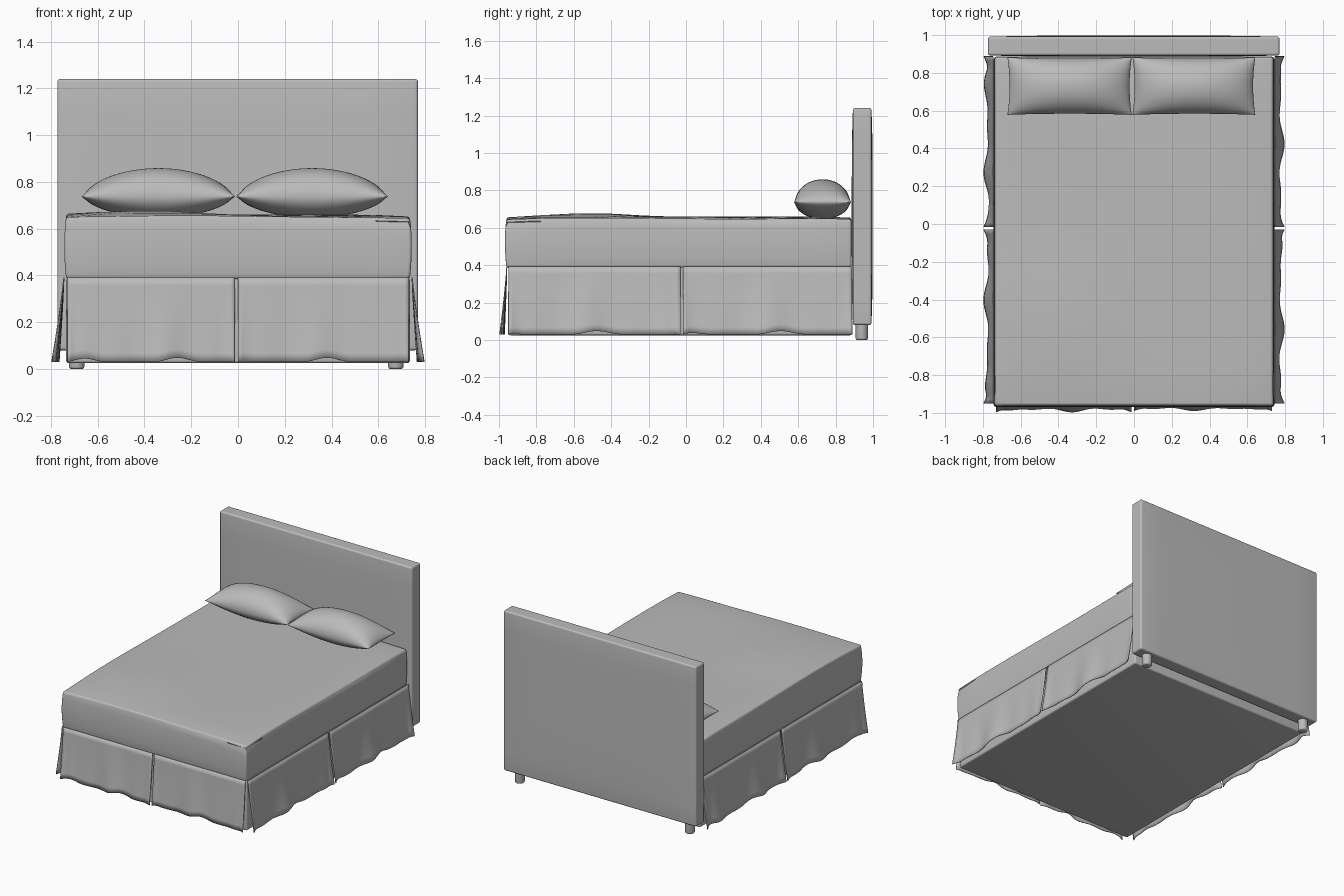
import bpy, bmesh, math
from mathutils import Vector

if "Cube" in bpy.data.objects:
    bpy.data.objects.remove(bpy.data.objects["Cube"])

fabric = bpy.data.materials.new("grey fabric")
fabric.diffuse_color = (0.5, 0.5, 0.5, 1)
fabric.use_nodes = True
fabric.node_tree.nodes["Principled BSDF"].inputs["Base Color"].default_value = fabric.diffuse_color


def finish(name, bm, angle=40):
    """Turn a bmesh into a smooth shaded object."""
    bmesh.ops.recalc_face_normals(bm, faces=bm.faces)
    mesh = bpy.data.meshes.new(name)
    bm.to_mesh(mesh)
    bm.free()
    ob = bpy.data.objects.new(name, mesh)
    bpy.context.collection.objects.link(ob)
    mesh.materials.append(fabric)
    bpy.ops.object.select_all(action='DESELECT')
    ob.select_set(True)
    bpy.context.view_layer.objects.active = ob
    bpy.ops.object.shade_smooth_by_angle(angle=math.radians(angle))
    return ob


def box(name, lo, hi, radius, cuts=0, warp=None):
    """Rounded box between two corners, optionally warped before rounding."""
    lo, hi = Vector(lo), Vector(hi)
    bm = bmesh.new()
    bmesh.ops.create_cube(bm, size=1)
    if cuts:
        bmesh.ops.subdivide_edges(bm, edges=bm.edges[:], cuts=cuts, use_grid_fill=True)
    for v in bm.verts:
        unit = v.co * 2
        v.co = Vector([lo[i] + (v.co[i] + 0.5) * (hi[i] - lo[i]) for i in range(3)])
        if warp:
            warp(v.co, unit)
    sharp = [e for e in bm.edges if e.calc_face_angle(0) > 0.9]
    bmesh.ops.bevel(bm, geom=sharp, offset=radius, segments=5, profile=0.5,
                    affect='EDGES', clamp_overlap=True)
    return finish(name, bm)


# Headboard, slightly padded, on two short round legs
def pad(co, u):
    co.y += 0.006 * u.y * (1 - u.x ** 4) * (1 - u.z ** 4)


box("headboard", (-0.773, 0.892, 0.08), (0.77, 0.992, 1.24), 0.032, 7, pad)
for side, x in (("left", -0.69), ("right", 0.675)):
    bm = bmesh.new()
    bmesh.ops.create_cone(bm, cap_ends=True, segments=24, radius1=0.033, radius2=0.033, depth=0.12)
    bmesh.ops.translate(bm, verts=bm.verts, vec=(x, 0.94, 0.06))
    rim = [e for e in bm.edges if all(v.co.z < 0.01 for v in e.verts)]
    bmesh.ops.bevel(bm, geom=rim, offset=0.01, segments=3, profile=0.5, affect='EDGES')
    finish(side + "_leg", bm)

# Box base
box("base", (-0.735, -0.95, 0.025), (0.735, 0.888, 0.39), 0.012)


# Mattress with soft sides and gentle unevenness on top
def soft(co, u):
    bulge = 0.008 * (1 - u.z ** 2)
    co.x += bulge * u.x
    co.y += bulge * u.y if u.y < 0 else 0
    if u.z > 0.99:
        hump = math.exp(-((co.x + 0.38) / 0.3) ** 2 - ((co.y + 0.5) / 0.3) ** 2)
        co.z += 0.018 * hump + 0.003 * math.sin(5 * co.x + 4 * co.y)
        co.z -= 0.008 * max(0, u.x) ** 6 + 0.006 * abs(u.y) ** 8


box("mattress", (-0.735, -0.96, 0.385), (0.735, 0.884, 0.658), 0.036, 9, soft)


# Skirt panels: hanging cloth sheets that flare and ripple towards the hem
def skirt(name, start, end, out, phase, flare):
    start, end, out = Vector(start), Vector(end), Vector(out)
    cols, rows = 40, 10
    bm = bmesh.new()
    grid = []
    for j in range(rows + 1):
        t = j / rows
        row = []
        for i in range(cols + 1):
            s = i / cols
            wave = 0.5 + 0.3 * math.sin(13 * s + phase) + 0.2 * math.sin(23 * s + 2 * phase)
            edge = abs(2 * s - 1) ** 8
            reach = flare * t ** 1.2 * (0.35 + 0.65 * max(wave * (1 - edge), edge))
            hem = 0.03 + 0.018 * (1 - edge) * max(0, math.sin(11 * s + phase)) ** 2
            p = start.lerp(end, s) + out * reach
            p.z = 0.392 + (hem - 0.392) * t
            row.append(bm.verts.new(p))
        grid.append(row)
    for a, b in zip(grid, grid[1:]):
        for i in range(cols):
            bm.faces.new((a[i], a[i + 1], b[i + 1], b[i]))
    ob = finish(name, bm, 60)
    thick = ob.modifiers.new("cloth", 'SOLIDIFY')
    thick.thickness = 0.005
    thick.offset = 0


skirt("front_skirt_left", (-0.73, -0.958, 0), (-0.014, -0.958, 0), (0, -1, 0), 0.6, 0.037)
skirt("front_skirt_right", (0.0, -0.958, 0), (0.73, -0.958, 0), (0, -1, 0), 2.1, 0.03)
for side, sx in (("left", -1), ("right", 1)):
    x = 0.745 * sx
    skirt(side + "_skirt_foot", (x, -0.95, 0), (x, -0.03, 0), (sx, 0, 0), 1.2 + sx, 0.05)
    skirt(side + "_skirt_head", (x, -0.015, 0), (x, 0.888, 0), (sx, 0, 0), 2.5 - sx, 0.05)


# Pillows: two bulging sheets meeting in a seam with pointed corners
def pillow(name, x0, x1):
    n = 28
    cx, hx, cy, hy = (x0 + x1) / 2, (x1 - x0) / 2, 0.73, 0.152
    bm = bmesh.new()
    for sign, height in ((1, 0.122), (-1, 0.09)):
        grid = []
        for j in range(n + 1):
            row = []
            for i in range(n + 1):
                # cosine spacing gathers points near the seam
                u = -math.cos(math.pi * i / n)
                v = -math.cos(math.pi * j / n)
                puff = max(0, 1 - u * u) ** 0.62 * max(0, 1 - v * v) ** 0.5
                x = cx + hx * u * (1 - 0.035 * (1 - v * v))
                y = cy + hy * v * (1 - 0.04 * (1 - u * u))
                row.append(bm.verts.new((x, y, 0.737 + sign * height * puff)))
            grid.append(row)
        for a, b in zip(grid, grid[1:]):
            for i in range(n):
                bm.faces.new((a[i], a[i + 1], b[i + 1], b[i]))
    bmesh.ops.remove_doubles(bm, verts=bm.verts, dist=0.0002)
    finish(name, bm, 80)


pillow("left_pillow", -0.67, -0.012)
pillow("right_pillow", -0.008, 0.642)
